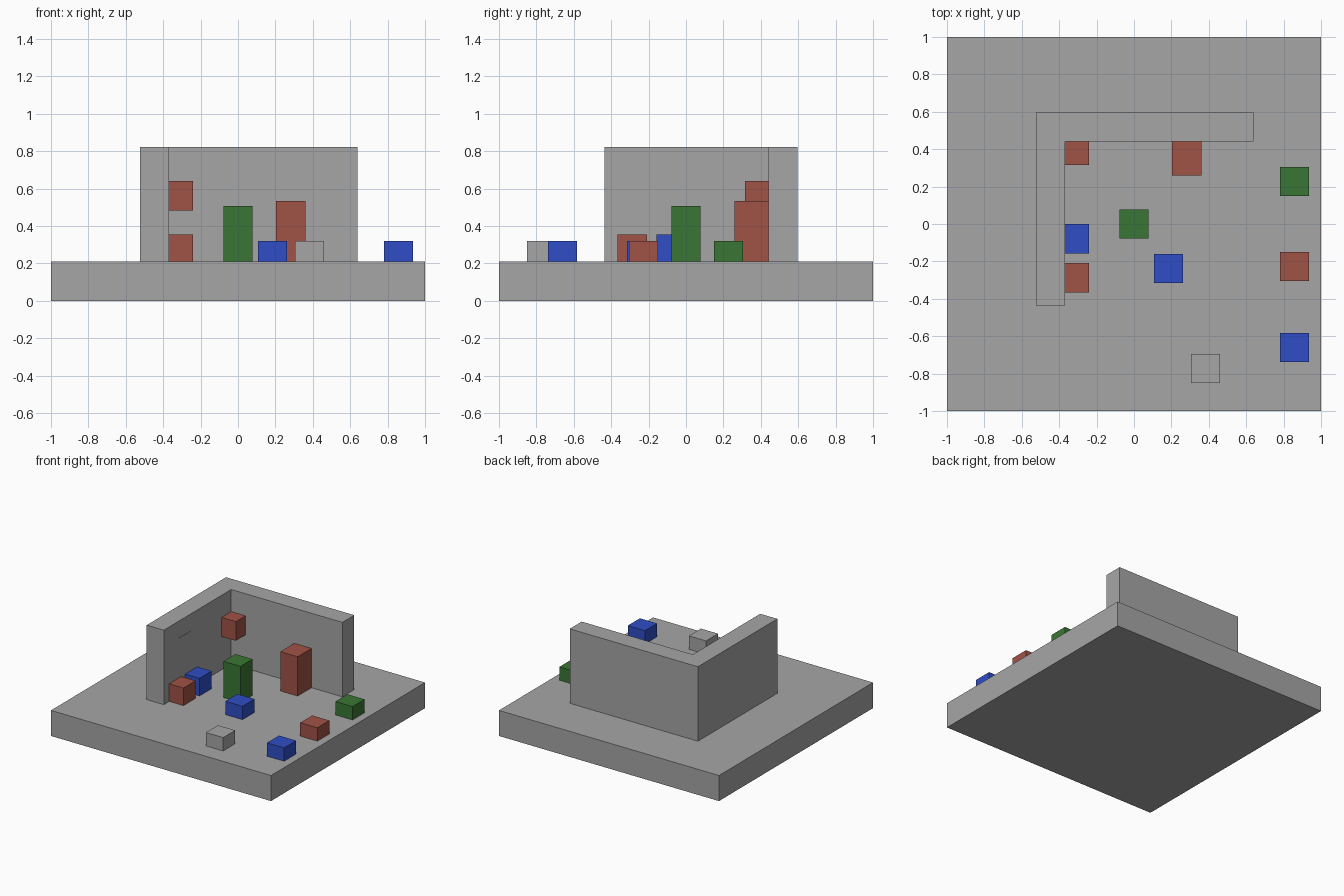
import bpy
import bmesh
from mathutils import Vector

cube = bpy.data.objects.get("Cube")
if cube:
    bpy.data.objects.remove(cube, do_unlink=True)


def make_material(name, rgb):
    mat = bpy.data.materials.new(name)
    mat.use_nodes = True
    colour = (*rgb, 1.0)
    mat.diffuse_color = colour
    mat.node_tree.nodes["Principled BSDF"].inputs["Base Color"].default_value = colour
    return mat


grey = make_material("stone grey", (0.38, 0.38, 0.38))
red = make_material("brick red", (0.35, 0.085, 0.062))
green = make_material("leaf green", (0.042, 0.18, 0.035))
blue = make_material("bright blue", (0.028, 0.075, 0.56))


def add_mesh(name, bm, mat):
    mesh = bpy.data.meshes.new(name)
    bmesh.ops.recalc_face_normals(bm, faces=bm.faces)
    bm.to_mesh(mesh)
    bm.free()
    mesh.materials.append(mat)
    obj = bpy.data.objects.new(name, mesh)
    bpy.context.collection.objects.link(obj)
    return obj


def prism(name, outline, bottom, top, mat):
    """Extrude a flat outline upwards."""
    bm = bmesh.new()
    face = bm.faces.new([bm.verts.new((x, y, bottom)) for x, y in outline])
    new = bmesh.ops.extrude_face_region(bm, geom=[face])["geom"]
    verts = [v for v in new if isinstance(v, bmesh.types.BMVert)]
    bmesh.ops.translate(bm, verts=verts, vec=Vector((0, 0, top - bottom)))
    return add_mesh(name, bm, mat)


def box(name, x, y, z, mat):
    """Box from its (min, max) range on each axis."""
    outline = [(x[0], y[0]), (x[1], y[0]), (x[1], y[1]), (x[0], y[1])]
    return prism(name, outline, z[0], z[1], mat)


FLOOR = 0.21
LOW = 0.32
MID = 0.355
SIZE = 0.156
WALL_X, WALL_Y = -0.37, 0.44      # inner faces of the corner walls


def block(name, x, y, top, mat):
    """Square block standing on the floor, centred at x, y."""
    h = SIZE / 2
    box(name, (x - h, x + h), (y - h, y + h), (FLOOR, top), mat)


# Ground slab and L-shaped corner wall
box("ground_slab", (-1, 1), (-1, 1), (0, FLOOR), grey)
prism("corner_wall",
      [(-0.525, -0.435), (WALL_X, -0.435), (WALL_X, WALL_Y),
       (0.64, WALL_Y), (0.64, 0.595), (-0.525, 0.595)], FLOOR, 0.822, grey)

# Free-standing blocks
block("green_pillar", 0, 0, 0.508, green)
block("centre_blue_block", 0.184, -0.238, LOW, blue)
block("grey_block", 0.382, -0.772, LOW, grey)

# Row of blocks along the left edge
for name, y, mat in (("green", 0.228, green), ("red", -0.228, red), ("blue", -0.66, blue)):
    block("edge_" + name + "_block", 0.858, y, LOW, mat)

# Blocks against the walls
side = (WALL_X, -0.24)
box("wall_blue_block", side, (-0.157, 0), (FLOOR, MID), blue)
box("wall_red_block", side, (-0.365, -0.209), (FLOOR, MID), red)
box("corner_red_block", side, (0.315, WALL_Y), (0.483, 0.64), red)
box("tall_red_block", (0.203, 0.36), (0.26, WALL_Y), (FLOOR, 0.533), red)

# Thin panel on the inner side wall
box("wall_panel", (WALL_X, WALL_X + 0.002), (-0.245, -0.09), (0.527, 0.683), grey)
